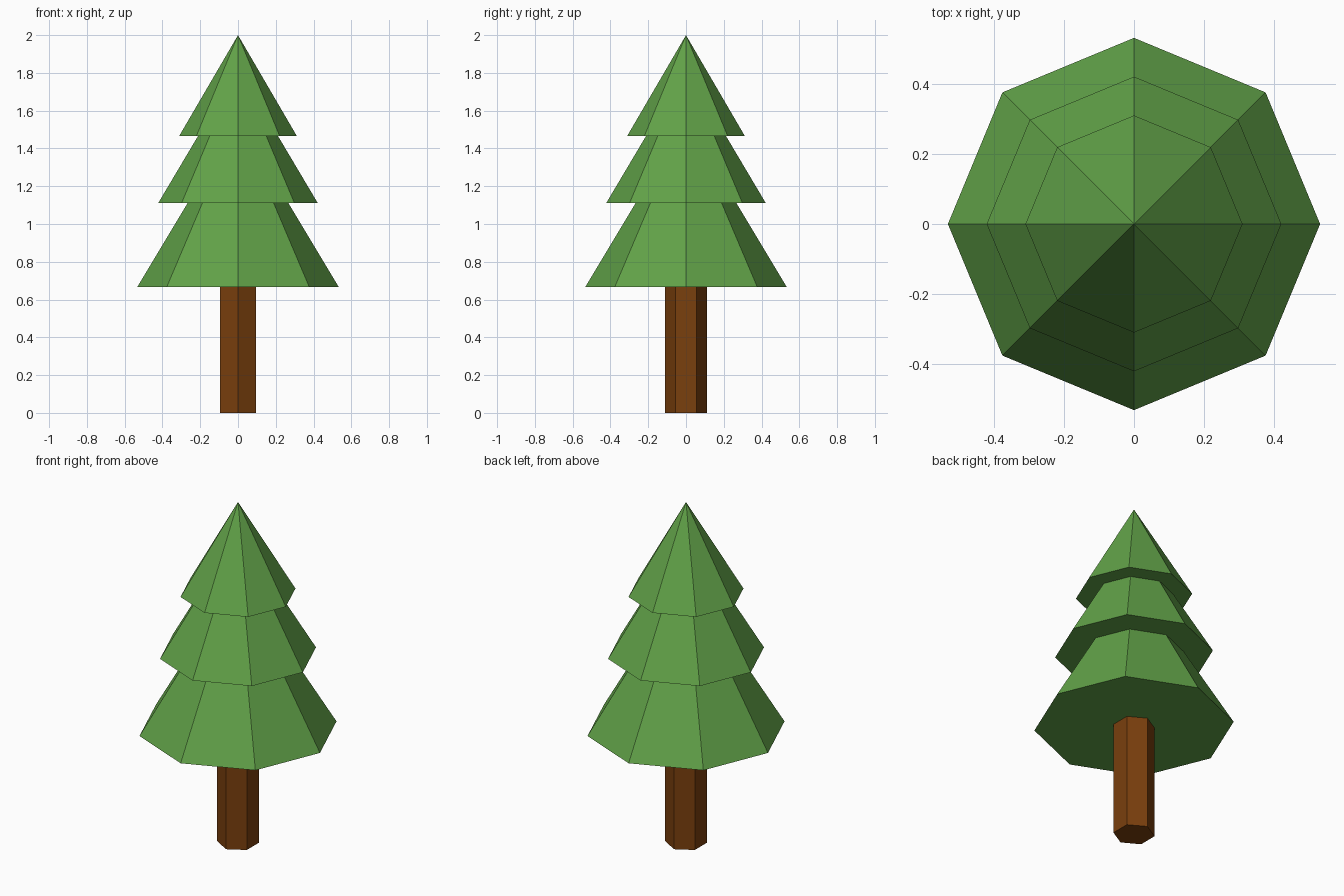
import bpy, math

if "Cube" in bpy.data.objects:
    bpy.data.objects.remove(bpy.data.objects["Cube"])

U = 2 / 9  # design unit: the tree is nine units tall


def material(name, rgb):
    m = bpy.data.materials.new(name)
    m.diffuse_color = (*rgb, 1)
    m.use_nodes = True
    m.node_tree.nodes["Principled BSDF"].inputs["Base Color"].default_value = m.diffuse_color
    return m


def cone(name, sides, r1, r2, base, height, mat, turn=0):
    bpy.ops.mesh.primitive_cone_add(vertices=sides, radius1=r1 * U, radius2=r2 * U,
                                    depth=height * U, location=(0, 0, (base + height / 2) * U),
                                    rotation=(0, 0, turn))
    ob = bpy.context.object
    ob.name = name
    ob.data.materials.append(mat)


bark = material("bark brown", (0.195, 0.05, 0.004))
leaf = material("leaf green", (0.12, 0.36, 0.065))

# Six-sided trunk with corners facing front and back
cone("trunk", 6, 0.5, 0.5, 0, 3, bark)

# Three overlapping eight-sided tiers: base height, radius, height
tiers = {"lower_foliage": (3, 2.4, 4), "middle_foliage": (5, 1.9, 3.2), "upper_foliage": (6.6, 1.4, 2.4)}
for name, (base, radius, height) in tiers.items():
    cone(name, 8, radius, 0, base, height, leaf)
